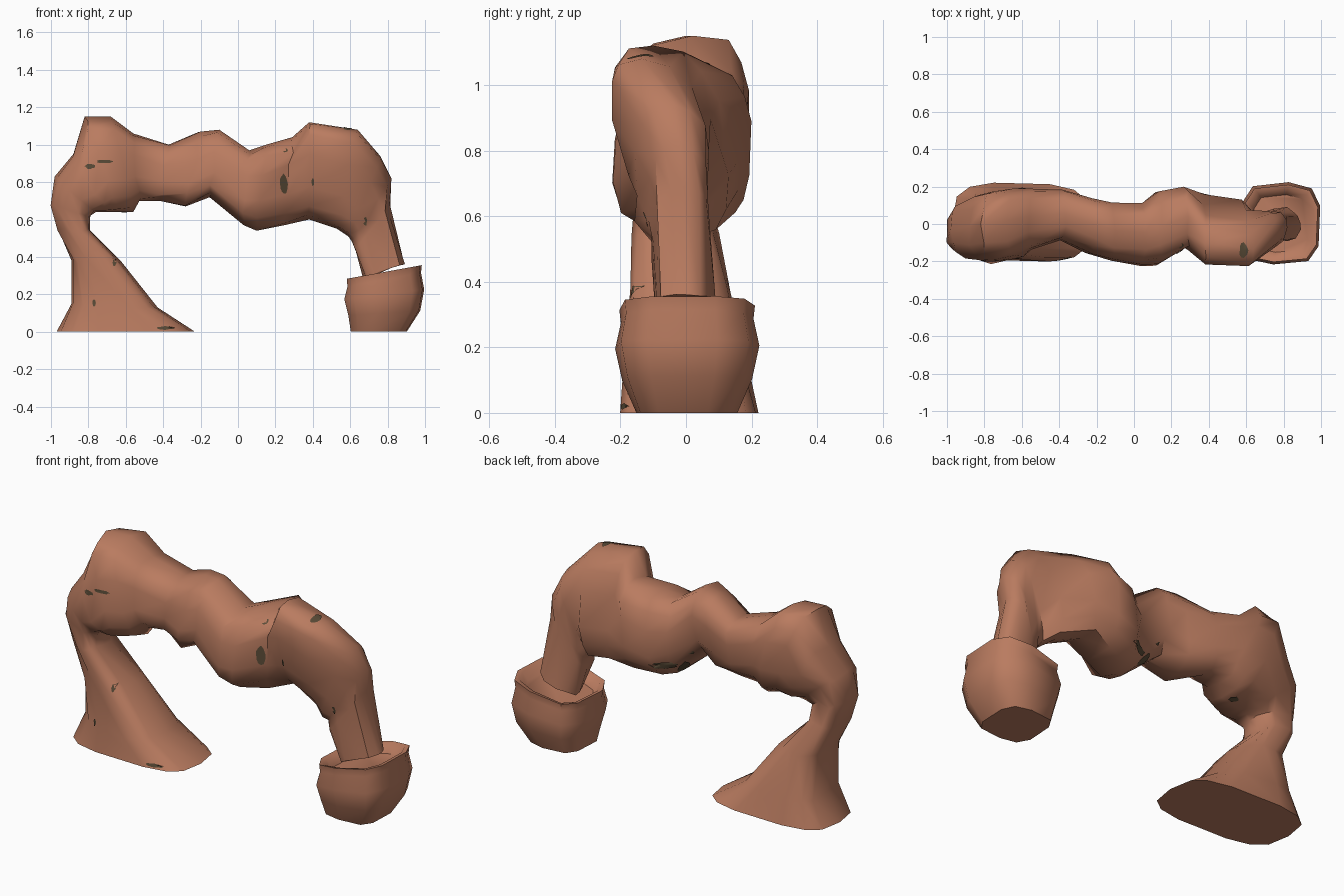
import bpy, bmesh, math, random
from mathutils import Vector
from mathutils.bvhtree import BVHTree

if "Cube" in bpy.data.objects:
    bpy.data.objects.remove(bpy.data.objects["Cube"])

random.seed(4)


def material(name, colour):
    m = bpy.data.materials.new(name)
    m.diffuse_color = (*colour, 1)
    m.use_nodes = True
    m.node_tree.nodes["Principled BSDF"].inputs["Base Color"].default_value = m.diffuse_color
    return m


rock = material("red sandstone", (0.49, 0.2, 0.117))
dark = material("dark brown rock", (0.1, 0.07, 0.038))


def make(name, bm, mat, angle):
    me = bpy.data.meshes.new(name)
    bm.to_mesh(me)
    bm.free()
    ob = bpy.data.objects.new(name, me)
    bpy.context.collection.objects.link(ob)
    me.materials.append(mat)
    bpy.ops.object.select_all(action='DESELECT')
    ob.select_set(True)
    bpy.context.view_layer.objects.active = ob
    bpy.ops.object.shade_smooth_by_angle(angle=math.radians(angle))
    return ob


def loft(name, rings, angle):
    """Skin a list of equally sized closed rings and cap both ends."""
    bm = bmesh.new()
    vs = [[bm.verts.new(p) for p in r] for r in rings]
    n = len(vs[0])
    for a, b in zip(vs, vs[1:]):
        for i in range(n):
            j = (i + 1) % n
            bm.faces.new((a[i], a[j], b[j], b[i]))
    bm.faces.new(vs[0][::-1])
    bm.faces.new(vs[-1])
    bmesh.ops.recalc_face_normals(bm, faces=bm.faces)
    return make(name, bm, rock, angle)


def power(v, e=.75):
    """Square off a sine or cosine."""
    return math.copysign(abs(v) ** e, v)


# Arch sections: outer x, z / inner x, z / y min, max
sections = [
    (-.97, 0, -.23, 0, -.20, .22),
    (-.89, .15, -.43, .13, -.19, .19),
    (-.89, .38, -.62, .37, -.17, .14),
    (-.96, .55, -.79, .54, -.17, .09),
    (-1.0, .68, -.79, .62, -.16, .06),
    (-.98, .83, -.76, .64, -.19, .11),
    (-.88, .95, -.70, .64, -.21, .16),
    (-.82, 1.15, -.63, .64, -.20, .18),
    (-.68, 1.15, -.56, .64, -.18, .20),
    (-.56, 1.06, -.53, .70, -.14, .20),
    (-.37, 1.0, -.42, .70, -.09, .18),
    (-.20, 1.07, -.28, .67, -.16, .13),
    (-.10, 1.08, -.15, .72, -.20, .11),
    (.06, .97, .03, .57, -.22, .11),
    (.15, 1.0, .10, .54, -.22, .17),
    (.29, 1.04, .25, .57, -.14, .20),
    (.38, 1.12, .38, .60, -.18, .14),
    (.64, 1.08, .53, .55, -.21, .10),
    (.76, .94, .59, .51, -.16, .07),
    (.82, .82, .61, .48, -.12, .06),
    (.81, .69, .63, .43, -.10, .06),
    (.89, .36, .67, .28, -.09, .08),
]
N = 14
rings = []
for k, (ox, oz, ix, iz, y0, y1) in enumerate(sections):
    lean = -.08 if .35 < ox < .7 else .01     # right crest leans to the front
    e = .6 if k < 2 else .75                  # squarer foot
    ring = []
    for i in range(N):
        t = 2 * math.pi * i / N
        u, v = power(math.cos(t), e), power(math.sin(t), e)
        j = 0 if k == 0 or i in (0, N // 2) else .012
        y = (y0 + y1) / 2 + v * (y1 - y0) / 2 + lean * u
        ring.append(((ox + ix) / 2 + u * (ox - ix) / 2 + random.uniform(-j, j),
                     max(-.225, min(.225, y + random.uniform(-j, j))),
                     (oz + iz) / 2 + u * (oz - iz) / 2 + random.uniform(-j, j)))
    rings.append(ring)
arch = loft("rock_arch", rings, 55)

# Boulder base under the right leg, with a raised rim and a hollow top
levels = [(0, .70), (.10, .9), (.20, 1), (.28, .92), (.32, .94), (.315, .83), (.27, .7)]
M = 10
outline = []
for i in range(M):
    t = 2 * math.pi * (i + .4) / M
    r = random.uniform(.97, 1.03)
    outline.append((.216 * r * power(math.cos(t), .6), .222 * r * power(math.sin(t), .6)))
base = []
for z, s in levels:
    cx = .785 - .03 * max(0, 1 - z / .1)
    tilt = .17 * min(1, z / .28)
    base.append([(cx + x * s, y * s, z + tilt * x) for x, y in outline])
loft("boulder_base", base, 50)

# Dark patches laid on the arch: side, x, height (or y from above/below), half sizes
tree = BVHTree.FromPolygons([v.co for v in arch.data.vertices],
                            [p.vertices[:] for p in arch.data.polygons])
patches = [
    ("front", -.71, .91, .05, .010), ("front", -.79, .885, .03, .014),
    ("front", .245, .79, .025, .055), ("front", .40, .80, .008, .02),
    ("front", .25, .97, .018, .012), ("front", .68, .59, .012, .025),
    ("front", -.66, .37, .012, .02), ("front", -.77, .155, .010, .02),
    ("front", -.39, .02, .05, .010), ("back", .06, .64, .07, .02),
    ("back", -.08, .74, .02, .015), ("top", .585, -.14, .025, .05),
    ("below", -.62, .02, .03, .02), ("below", -.02, .05, .04, .02),
]
bm = bmesh.new()
for side, a, b, ra, rb in patches:
    pts = []
    for i in range(13):
        t, r = 2 * math.pi * i / 12, (0 if i == 12 else random.uniform(.75, 1.1))
        p, q = a + ra * r * math.cos(t), b + rb * r * math.sin(t)
        start, ray = {"front": ((p, -1, q), (0, 1, 0)), "back": ((p, 1, q), (0, -1, 0)),
                      "top": ((p, q, 2), (0, 0, -1)),
                      "below": ((p, q, .4), (0, 0, 1))}[side]
        hit = tree.ray_cast(Vector(start), Vector(ray))[0]
        if hit:
            pts.append(bm.verts.new(hit - Vector(ray) * .005))
    if len(pts) == 13:
        for i in range(12):
            f = bm.faces.new((pts[12], pts[i], pts[(i + 1) % 12]))
            f.normal_update()
            if f.normal.dot(Vector(ray)) > 0:
                f.normal_flip()
make("dark_patches", bm, dark, 60)
